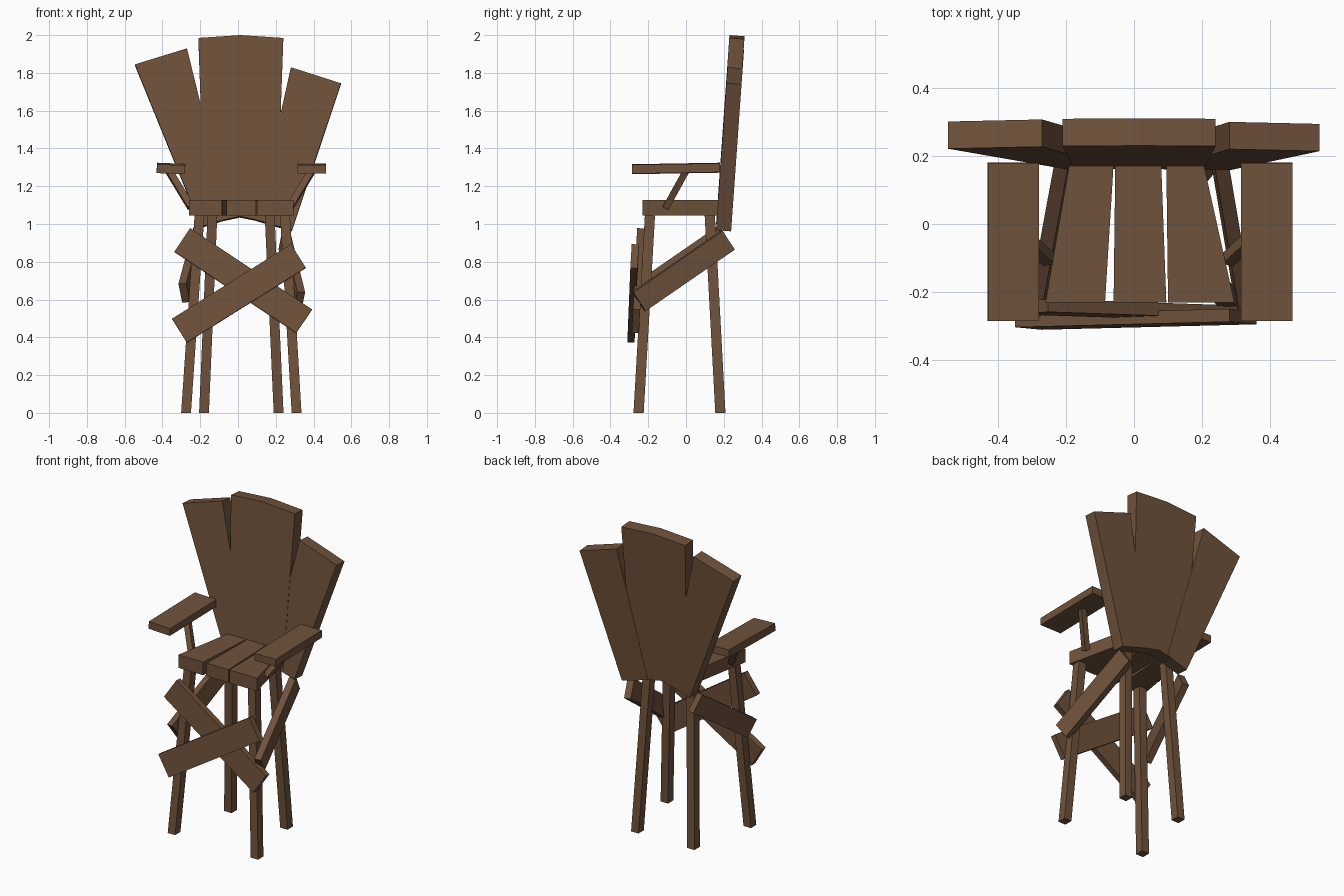
import bpy, bmesh
from mathutils import Vector

if "Cube" in bpy.data.objects:
    bpy.data.objects.remove(bpy.data.objects["Cube"])

wood = bpy.data.materials.new("brown_wood")
wood.diffuse_color = (0.16, 0.085, 0.045, 1)
wood.use_nodes = True
wood.node_tree.nodes["Principled BSDF"].inputs["Base Color"].default_value = wood.diffuse_color


def loft(name, a, b):
    """Closed solid between two matching rings of points."""
    bm = bmesh.new()
    va = [bm.verts.new(p) for p in a]
    vb = [bm.verts.new(p) for p in b]
    n = len(va)
    bm.faces.new(va)
    bm.faces.new(vb)
    for i in range(n):
        j = (i + 1) % n
        bm.faces.new((va[i], va[j], vb[j], vb[i]))
    bmesh.ops.recalc_face_normals(bm, faces=bm.faces)
    me = bpy.data.meshes.new(name)
    bm.to_mesh(me)
    bm.free()
    me.materials.append(wood)
    ob = bpy.data.objects.new(name, me)
    bpy.context.collection.objects.link(ob)
    return ob


def beam(name, p, q, width, thick, normal):
    """Plank from p to q; thickness runs along the given normal."""
    p, q = Vector(p), Vector(q)
    axis = (q - p).normalized()
    n = Vector(normal)
    n = (n - axis * n.dot(axis)).normalized() * thick / 2
    s = axis.cross(n).normalized() * width / 2
    ring = [s + n, s - n, -s - n, -s + n]
    return loft(name, [p + r for r in ring], [q + r for r in ring])


def leg(name, bottom, top):
    """Splayed leg with level ends."""
    ring = [(-.026, -.027), (.026, -.027), (.026, .027), (-.026, .027)]
    return loft(name, [(bottom[0] + x, bottom[1] + y, 0) for x, y in ring],
                [(top[0] + x, top[1] + y, 1.06) for x, y in ring])


def back_board(name, outline, offset=0):
    """Board drawn in x,z and laid on the leaning back plane."""
    front = [Vector((x, .157 + offset + (z - .97) * .071, z)) for x, z in outline]
    return loft(name, front, [p + Vector((0, .08, -.006)) for p in front])


# Fan-shaped back
back_board("back_board_center", [(-.21, 1.985), (.015, 2.0), (.24, 1.985),
                                 (.205, 1.0), (.01, 1.04), (-.175, 1.0)])
back_board("back_board_left", [(-.546, 1.845), (-.27, 1.93),
                               (-.05, 1.03), (-.195, .985)], .002)
back_board("back_board_right", [(.28, 1.83), (.545, 1.745),
                                (.285, .967), (.10, 1.02)], .002)

# Seat planks: front left/right x, back left/right x
for name, f0, f1, b0, b1 in (("seat_board_left", -.26, -.085, -.19, -.06),
                             ("seat_board_center", -.06, .095, -.055, .08),
                             ("seat_board_right", .10, .295, .095, .205)):
    plan = [(f0, -.23), (f1, -.23), (b1, .175), (b0, .175)]
    loft(name, [(x, y, 1.045) for x, y in plan], [(x, y, 1.128) for x, y in plan])

# Legs
leg("front_leg_left", (-.275, -.251), (-.203, -.19))
leg("front_leg_right", (.31, -.251), (.248, -.19))
leg("back_leg_left", (-.18, .182), (-.135, .125))
leg("back_leg_right", (.215, .182), (.167, .125))

# Crossed front planks
beam("front_cross_lower", (-.295, -.243, .915), (.35, -.265, .485), .15, .038, (0, -1, .06))
beam("front_cross_upper", (-.31, -.288, .435), (.32, -.272, .83), .148, .038, (0, -1, .06))

# Side braces
beam("side_brace_left", (-.285, -.235, .635), (-.205, .2, .935), .12, .042, (1, 0, .2))
beam("side_brace_right", (.325, -.25, .59), (.245, .222, .915), .12, .042, (-1, 0, .2))

# Arms and their slanted struts
beam("arm_left", (-.355, -.285, 1.29), (-.355, .18, 1.298), .15, .047, (.04, 0, 1))
beam("arm_right", (.39, -.285, 1.29), (.39, .18, 1.298), .15, .047, (0, 0, 1))
beam("arm_strut_left", (-.25, -.105, 1.09), (-.365, .0, 1.28), .035, .035, (0, 1, -.5))
beam("arm_strut_right", (.275, -.105, 1.09), (.39, .0, 1.28), .035, .035, (0, 1, -.5))
